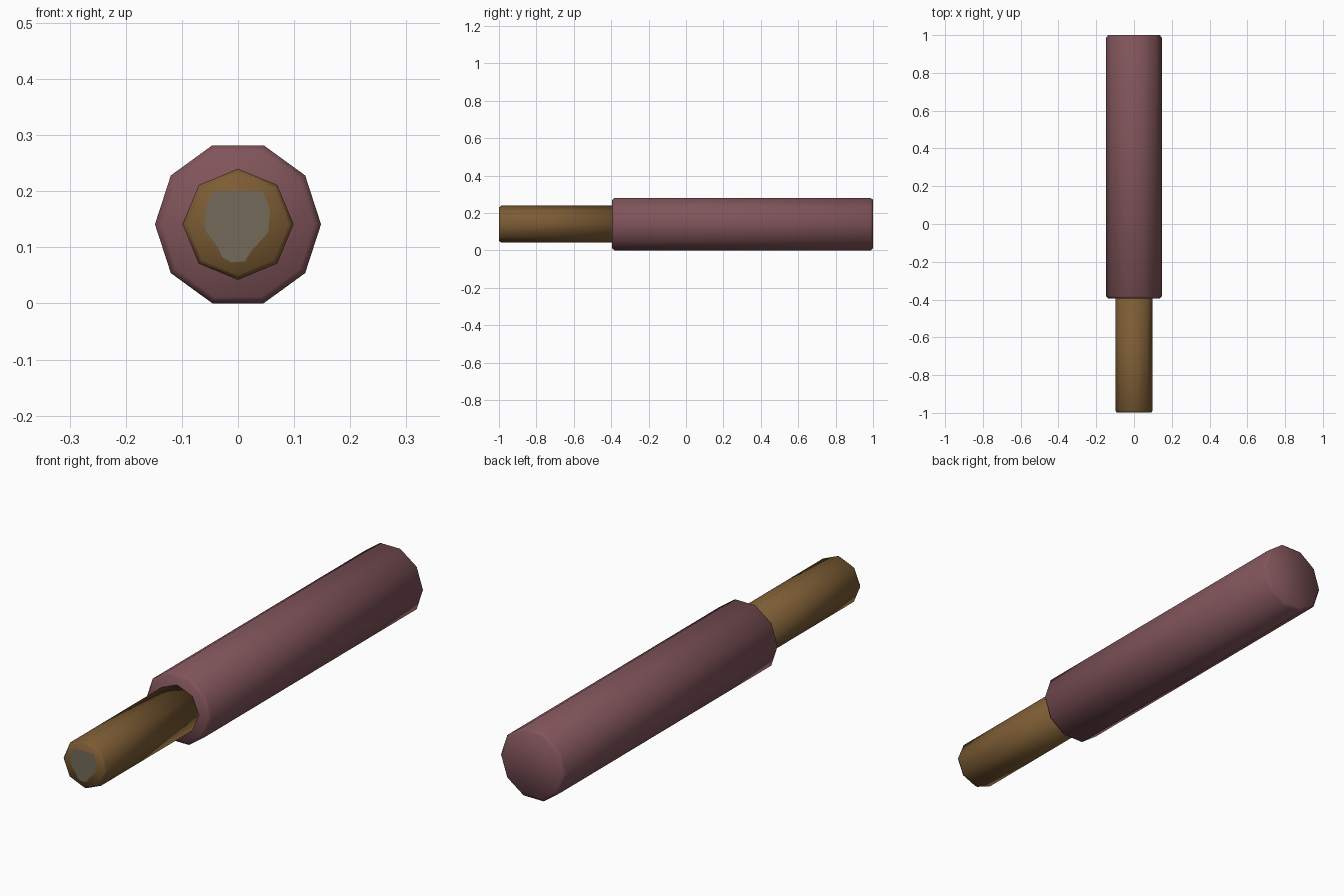
import bpy, bmesh, math

if "Cube" in bpy.data.objects:
    bpy.data.objects.remove(bpy.data.objects["Cube"])

CZ = 0.141  # height of the long axis


def material(name, rgb):
    lin = [((c / 255 + 0.055) / 1.055) ** 2.4 for c in rgb]
    m = bpy.data.materials.new(name)
    m.diffuse_color = (*lin, 1)
    m.use_nodes = True
    m.node_tree.nodes["Principled BSDF"].inputs["Base Color"].default_value = m.diffuse_color
    return m


def finish(bm, name, mat):
    bmesh.ops.recalc_face_normals(bm, faces=bm.faces)
    me = bpy.data.meshes.new(name)
    bm.to_mesh(me)
    bm.free()
    me.materials.append(mat)
    for p in me.polygons:
        p.use_smooth = True
    ob = bpy.data.objects.new(name, me)
    bpy.context.collection.objects.link(ob)
    return ob


def prism(name, sides, profile, mat):
    """Smooth-shaded many-sided bar along y from (y, radius) rings."""
    bm = bmesh.new()
    rings = []
    for y, r in profile:
        rings.append([bm.verts.new((r * math.cos(a), y, CZ + r * math.sin(a)))
                      for a in (2 * math.pi * i / sides for i in range(sides))])
    for a, b in zip(rings, rings[1:]):
        for i in range(sides):
            j = (i + 1) % sides
            bm.faces.new((a[i], a[j], b[j], b[i]))
    bm.faces.new(rings[0])
    bm.faces.new(rings[-1])
    return finish(bm, name, mat)


rose = material("dusty_rose", (128, 84, 90))
brown = material("brown", (124, 92, 52))
grey = material("warm_grey", (116, 107, 90))

# thick ten-sided sleeve with small chamfers at both ends
prism("sleeve", 10, [(-0.395, 0.136), (-0.382, 0.148), (0.987, 0.148), (1.0, 0.136)], rose)

# thin eight-sided shaft running into the sleeve
prism("shaft", 8, [(-0.999, 0.09), (-0.988, 0.099), (-0.36, 0.099)], brown)

# irregular worn patch on the shaft's front end
outline = [(-0.041, 0.2), (0.043, 0.2), (0.048, 0.191), (0.057, 0.164),
           (0.054, 0.127), (0.025, 0.095), (0.012, 0.075), (-0.012, 0.073),
           (-0.028, 0.082), (-0.036, 0.1), (-0.057, 0.128), (-0.06, 0.14),
           (-0.055, 0.185)]
bm = bmesh.new()
face = bm.faces.new([bm.verts.new((x, -1.0, z)) for x, z in outline])
face.normal_update()
if face.normal.y > 0:
    face.normal_flip()
me = bpy.data.meshes.new("end_patch")
bm.to_mesh(me)
bm.free()
me.materials.append(grey)
bpy.context.collection.objects.link(bpy.data.objects.new("end_patch", me))
